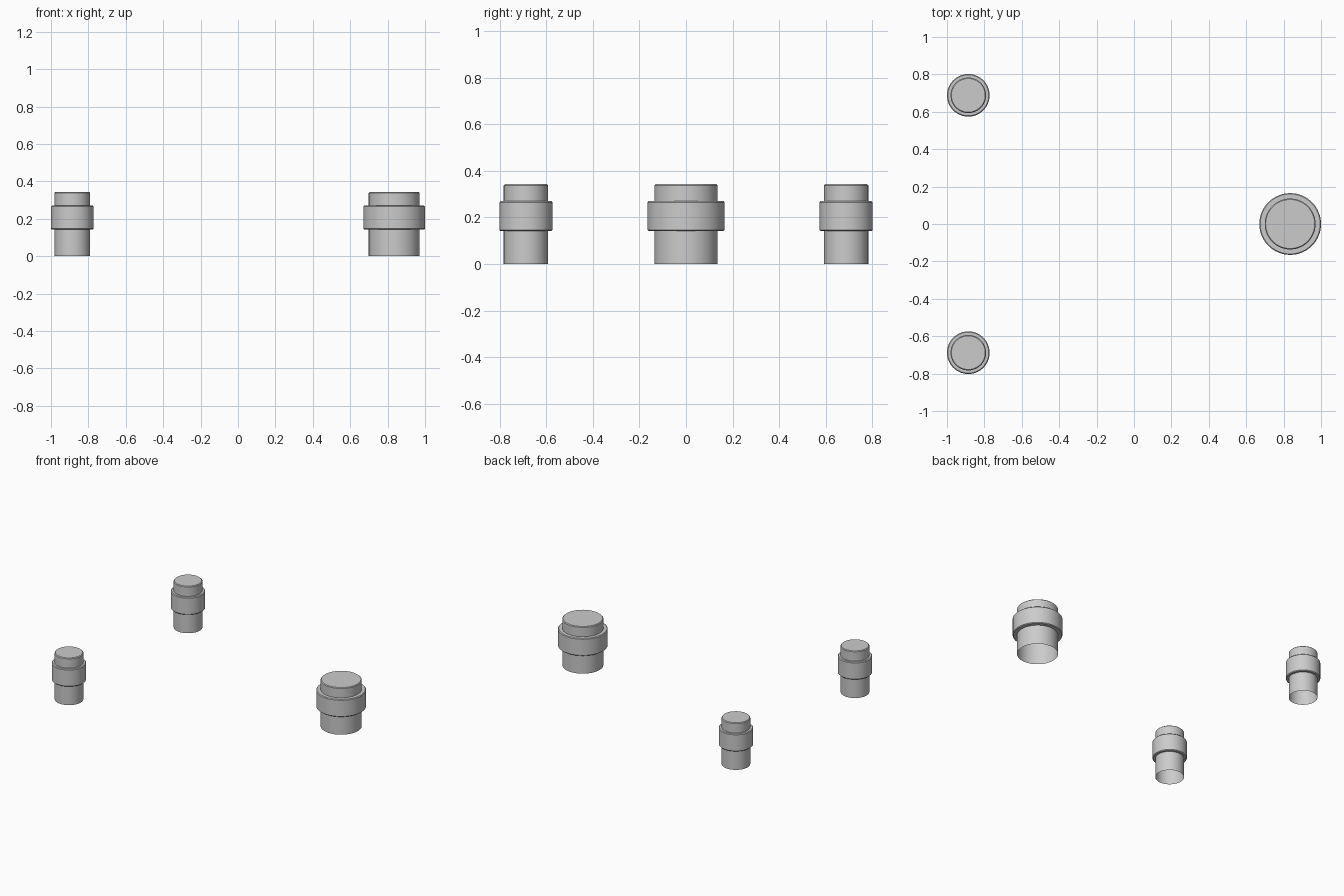
import bpy, bmesh, math
from mathutils import Matrix

cube = bpy.data.objects.get("Cube")
if cube:
    bpy.data.objects.remove(cube, do_unlink=True)

grey = bpy.data.materials.new("plain grey")
grey.use_nodes = True
colour = (0.6, 0.6, 0.6, 1)
grey.diffuse_color = colour
grey.node_tree.nodes["Principled BSDF"].inputs["Base Color"].default_value = colour

HEIGHT, COLLAR_LOW, COLLAR_HIGH = 0.343, 0.142, 0.27
EDGE, SIDES = 0.005, 64


def lathe(name, profile, x, y):
    """Revolve an (radius, height) profile about the vertical axis."""
    bm = bmesh.new()
    verts = [bm.verts.new((r, 0, z)) for r, z in profile]
    edges = [bm.edges.new(pair) for pair in zip(verts, verts[1:])]
    bmesh.ops.spin(bm, geom=verts + edges, cent=(0, 0, 0), axis=(0, 0, 1),
                   angle=math.tau, steps=SIDES)
    bmesh.ops.remove_doubles(bm, verts=bm.verts, dist=0.0001)
    # The profile runs upwards and inwards, so outward faces have a clear direction
    for f in bm.faces:
        c = f.calc_center_median()
        if f.normal.dot((c.x, c.y, 0)) < -1e-6:
            f.normal_flip()
        elif abs(f.normal.z) > 0.99:
            up = c.z > (COLLAR_LOW + COLLAR_HIGH) / 2
            if (f.normal.z > 0) != up:
                f.normal_flip()
    mesh = bpy.data.meshes.new(name)
    bm.to_mesh(mesh)
    bm.free()
    mesh.materials.append(grey)
    obj = bpy.data.objects.new(name, mesh)
    bpy.context.collection.objects.link(obj)
    obj.location = (x, y, 0)
    bpy.ops.object.select_all(action='DESELECT')
    obj.select_set(True)
    bpy.context.view_layer.objects.active = obj
    bpy.ops.object.shade_smooth_by_angle(angle=math.radians(30))


def foot(name, x, y, body, collar):
    # Post, open underneath with a closed top
    lathe(name + "_post", [(body, 0), (body, HEIGHT - EDGE),
                           (body - EDGE, HEIGHT), (0, HEIGHT)], x, y)
    # Wide collar around the post
    lathe(name + "_collar", [(body, COLLAR_LOW), (collar - EDGE, COLLAR_LOW),
                             (collar, COLLAR_LOW + EDGE),
                             (collar, COLLAR_HIGH - EDGE),
                             (collar - EDGE, COLLAR_HIGH),
                             (body, COLLAR_HIGH)], x, y)


# One large foot and a mirrored pair of small ones
foot("large_foot", 0.835, 0, 0.136, 0.165)
for side, sign in (("front", -1), ("back", 1)):
    foot(side + "_small_foot", -0.886, sign * 0.688, 0.095, 0.114)
